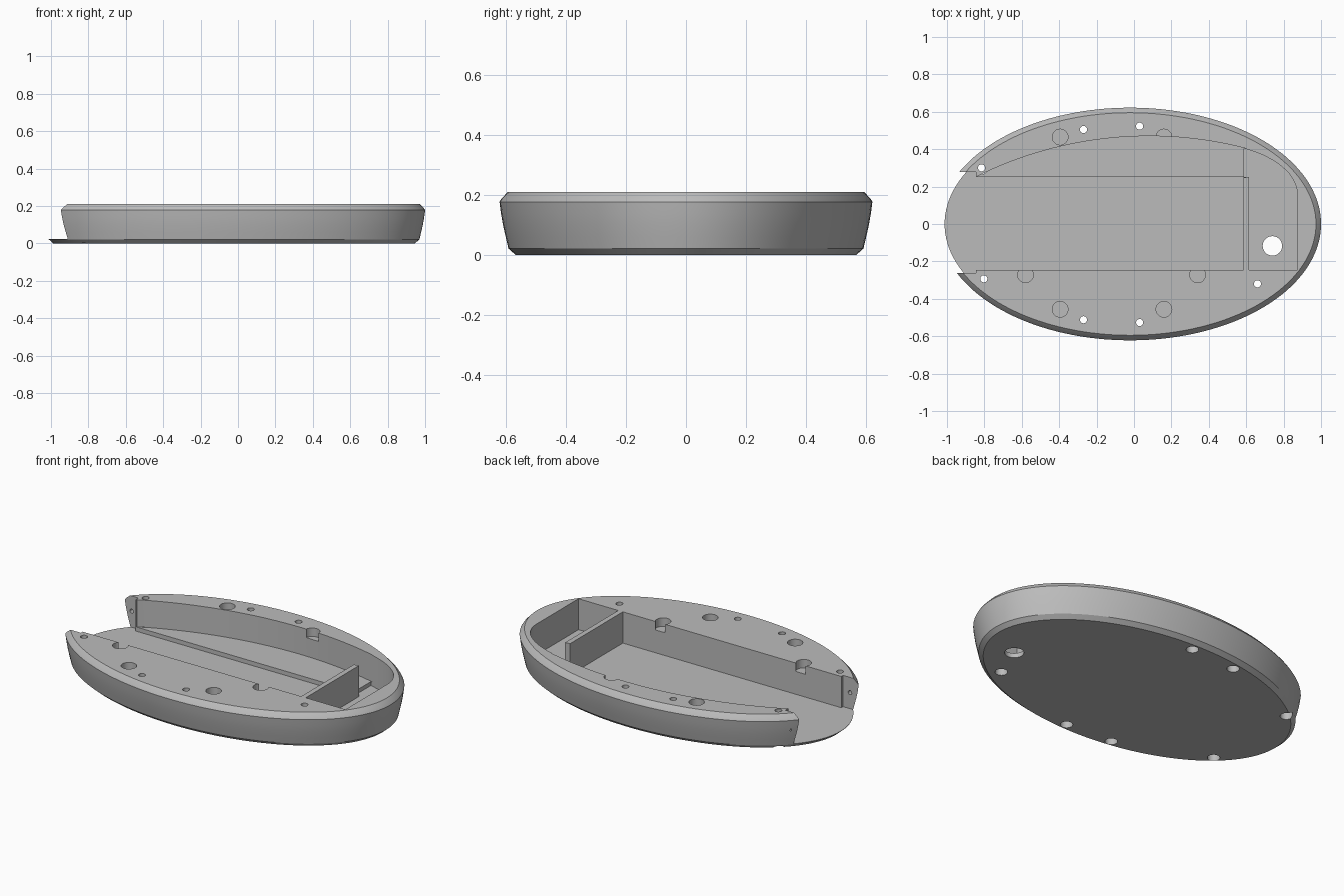
import bpy, bmesh, math
from mathutils import Matrix

if "Cube" in bpy.data.objects:
    bpy.data.objects.remove(bpy.data.objects["Cube"], do_unlink=True)

GREY = (0.5, 0.5, 0.5, 1)
grey = bpy.data.materials.new("plain grey")
grey.use_nodes = True
grey.diffuse_color = GREY
grey.node_tree.nodes["Principled BSDF"].inputs["Base Color"].default_value = GREY


def add_object(name, bm):
    bmesh.ops.recalc_face_normals(bm, faces=bm.faces)
    mesh = bpy.data.meshes.new(name)
    bm.to_mesh(mesh)
    bm.free()
    mesh.materials.append(grey)
    obj = bpy.data.objects.new(name, mesh)
    bpy.context.collection.objects.link(obj)
    return obj


def loft(name, rings):
    """Join equal-length rings of points into a capped solid."""
    bm = bmesh.new()
    loops = [[bm.verts.new(p) for p in ring] for ring in rings]
    n = len(loops[0])
    for low, high in zip(loops, loops[1:]):
        for i in range(n):
            j = (i + 1) % n
            bm.faces.new((low[i], low[j], high[j], high[i]))
    bm.faces.new(loops[0][::-1])
    bm.faces.new(loops[-1])
    return add_object(name, bm)


def prism(name, outline, z0, z1):
    return loft(name, [[(x, y, z) for x, y in outline] for z in (z0, z1)])


def box(name, x0, x1, y0, y1, z0, z1):
    return prism(name, [(x0, y0), (x1, y0), (x1, y1), (x0, y1)], z0, z1)


def drills(name, spots, radius, z0, z1):
    """Upright cylinders at several spots, as one cutter."""
    bm = bmesh.new()
    for x, y in spots:
        bmesh.ops.create_cone(bm, cap_ends=True, segments=32, radius1=radius, radius2=radius,
                              depth=z1 - z0, matrix=Matrix.Translation((x, y, (z0 + z1) / 2)))
    return add_object(name, bm)


def cut(target, cutter):
    mod = target.modifiers.new("cut", 'BOOLEAN')
    mod.operation = 'DIFFERENCE'
    mod.solver = 'EXACT'
    mod.object = cutter
    bpy.context.view_layer.objects.active = target
    bpy.ops.object.modifier_apply(modifier=mod.name)
    bpy.data.objects.remove(cutter, do_unlink=True)


# Oval tray body: chamfered foot, bulging side, chamfered rim
CX, A, B, SIDES = -0.021, 1.021, 0.622, 144
TOP, FLOOR, SHELF, OVER = 0.21, 0.025, 0.05, 0.3
profile = [(0.055, 0), (0.03, 0.022), (0.021, 0.06), (0.012, 0.1),
           (0.005, 0.14), (0, 0.178), (0.006, 0.188), (0.027, TOP)]
angles = [math.tau * i / SIDES for i in range(SIDES)]
body = loft("oval_tray", [[(CX + (A - d) * math.cos(t), (B - d) * math.sin(t), z)
                           for t in angles] for d, z in profile])

# Main channel and the wider mouth at its open end
cut(body, box("channel", -0.9, 0.585, -0.245, 0.25, FLOOR, OVER))
cut(body, box("mouth", -1.2, -0.845, -0.262, 0.277, FLOOR, OVER))

# Raised shelf behind the channel, bounded by a long arc
RADIUS, ARC_X, ARC_Y = 2.07, 0.08, -1.6
arc = []
for i in range(33):
    x = 0.6 - 1.44 * i / 32
    arc.append((x, ARC_Y + math.sqrt(RADIUS ** 2 - (x - ARC_X) ** 2)))
cut(body, prism("shelf", [(-0.84, 0.249), (0.6, 0.249)] + arc, SHELF, OVER))

# End compartment, leaving a thin divider beside the channel
corner = [(0.875, 0.16), (0.868, 0.2), (0.85, 0.24), (0.825, 0.275), (0.79, 0.308),
          (0.75, 0.337), (0.7, 0.364), (0.64, 0.388), (0.587, 0.405)]
cut(body, prism("compartment", [(0.615, -0.245), (0.875, -0.245)] + corner
                + [(0.587, 0.251), (0.615, 0.251)], FLOOR + 0.002, OVER))

# Round blind pockets in the rim
pockets = [(-0.395, 0.465), (0.16, 0.465), (-0.58, -0.272), (0.34, -0.272),
           (-0.395, -0.456), (0.16, -0.456)]
cut(body, drills("pockets", pockets, 0.042, TOP - 0.05, OVER))

# Screw holes with wider bores underneath, and the cable hole
screws = [(-0.27, 0.505), (0.03, 0.523), (-0.815, 0.3), (-0.803, -0.293),
          (-0.27, -0.512), (0.03, -0.527), (0.66, -0.32)]
cut(body, drills("screw_holes", screws, 0.019, -0.1, OVER))
cut(body, drills("screw_bores", screws, 0.034, -0.1, 0.05))
cut(body, drills("cable_hole", [(0.74, -0.117)], 0.052, -0.1, 0.1))

# Small pin holes in both faces of the mouth
bm = bmesh.new()
bmesh.ops.create_cone(bm, cap_ends=True, segments=16, radius1=0.012, radius2=0.012, depth=0.6,
                      matrix=Matrix.Translation((-0.89, 0.007, 0.12)) @ Matrix.Rotation(math.pi / 2, 4, 'X'))
cut(body, add_object("pin_holes", bm))

# Smooth shading with crisp edges
bpy.ops.object.select_all(action='DESELECT')
body.select_set(True)
bpy.context.view_layer.objects.active = body
bpy.ops.object.shade_smooth_by_angle(angle=math.radians(25))
